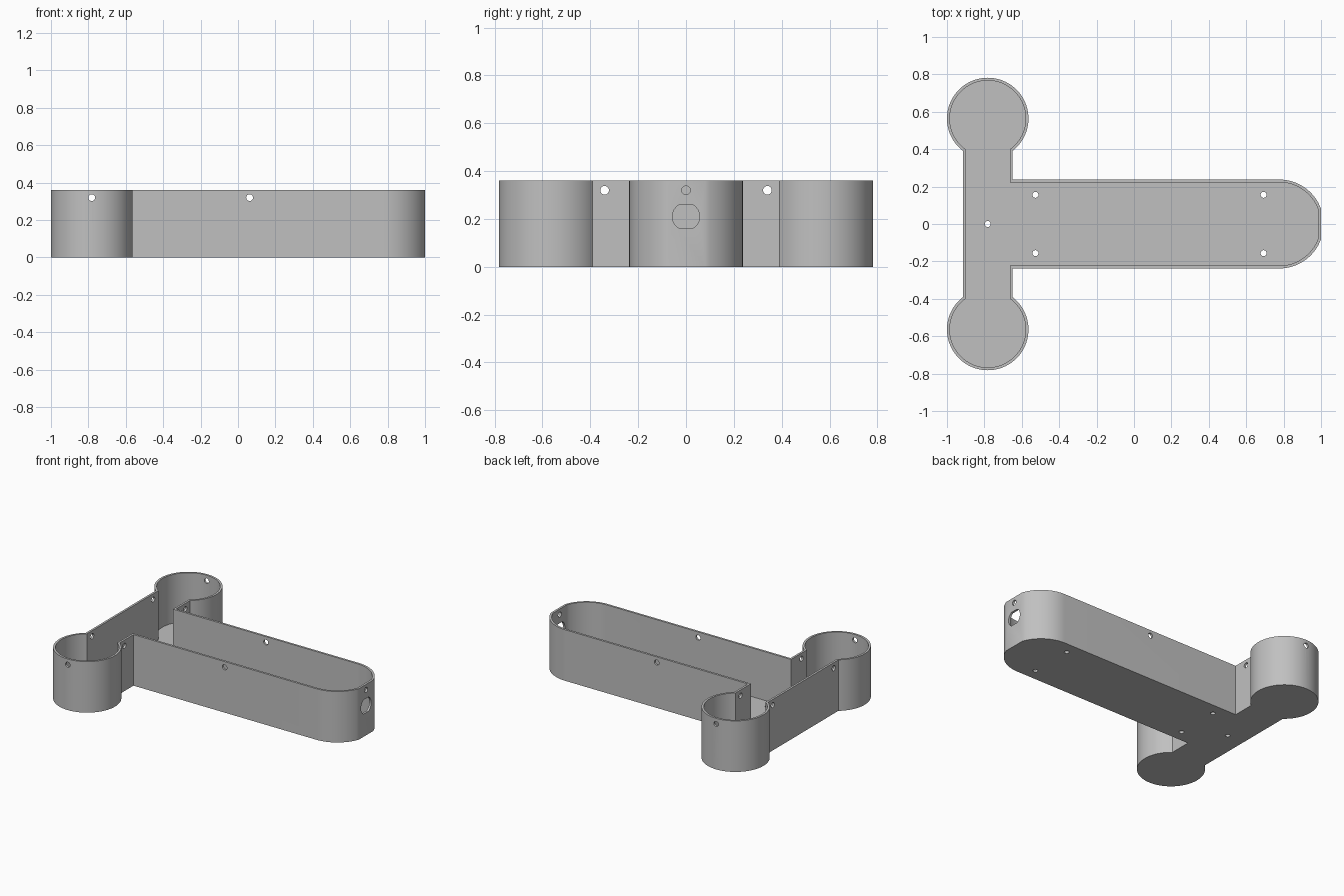
import bpy, bmesh, math
from mathutils import Vector

if "Cube" in bpy.data.objects:
    bpy.data.objects.remove(bpy.data.objects["Cube"])

WALL, FLOOR, HEIGHT = 0.015, 0.016, 0.36
POD_X, POD_Y, POD_R = -0.782, 0.564, 0.218    # round pods at the ends of the crossbar
BAR_HALF = 0.133                              # half width of the crossbar
BODY_HALF, NOSE_X = 0.238, 0.776              # long arm and its rounded nose

grey = bpy.data.materials.new("plain grey")
grey.diffuse_color = (0.53, 0.53, 0.53, 1)
grey.use_nodes = True
grey.node_tree.nodes["Principled BSDF"].inputs["Base Color"].default_value = grey.diffuse_color


def outline(t):
    """Plan outline, moved inward by t."""
    r, w, h, tip = POD_R - t, BAR_HALF - t, BODY_HALF - t, 1 - t
    half = []
    # nose arc, from the flat tip to the straight side
    a0 = math.acos((tip - NOSE_X) / h)
    for i in range(17):
        a = a0 + (math.pi / 2 - a0) * i / 16
        half.append((NOSE_X + h * math.cos(a), h * math.sin(a)))
    # inside corner with the crossbar
    half.append((POD_X + w, h))
    # pod arc, from one side of the crossbar round to the other
    s = math.asin(w / r)
    for i in range(57):
        a = -math.pi / 2 + s + (2 * math.pi - 2 * s) * i / 56
        half.append((POD_X + r * math.cos(a), POD_Y + r * math.sin(a)))
    return half + [(x, -y) for x, y in reversed(half)]


def finish(name, bm):
    bmesh.ops.recalc_face_normals(bm, faces=bm.faces)
    mesh = bpy.data.meshes.new(name)
    bm.to_mesh(mesh)
    bm.free()
    ob = bpy.data.objects.new(name, mesh)
    ob.data.materials.append(grey)
    bpy.context.collection.objects.link(ob)
    return ob


# open tray: bottom, outer wall, rim, inner wall, floor
bm = bmesh.new()
levels = [(0, 0), (0, HEIGHT), (WALL, HEIGHT), (WALL, FLOOR)]
rings = [[bm.verts.new((x, y, z)) for x, y in outline(t)] for t, z in levels]
n = len(rings[0])
bm.faces.new(rings[0])
bm.faces.new(rings[-1])
for a, b in zip(rings, rings[1:]):
    for i in range(n):
        j = (i + 1) % n
        bm.faces.new((a[i], a[j], b[j], b[i]))
tray = finish("tray", bm)


def drill(axis, centre, radius, length, clip=1.0):
    """Cut a round hole along an axis; clip flattens its top and bottom."""
    bm = bmesh.new()
    ends = []
    for s in (-0.5, 0.5):
        ring = []
        for i in range(32):
            a = 2 * math.pi * (i + 0.5) / 32
            u = radius * math.cos(a)
            v = max(-clip, min(clip, radius * math.sin(a)))
            d = s * length
            p = {"x": (d, u, v), "y": (u, d, v), "z": (u, v, d)}[axis]
            ring.append(bm.verts.new(Vector(centre) + Vector(p)))
        bm.faces.new(ring)
        ends.append(ring)
    for i in range(32):
        j = (i + 1) % 32
        bm.faces.new((ends[0][i], ends[0][j], ends[1][j], ends[1][i]))
    cutter = finish("hole_cutter", bm)
    cutter.hide_render = True
    mod = tray.modifiers.new("hole", "BOOLEAN")
    mod.operation, mod.solver, mod.object = "DIFFERENCE", "EXACT", cutter
    bpy.context.view_layer.objects.active = tray
    bpy.ops.object.modifier_apply(modifier=mod.name)
    bpy.data.objects.remove(cutter)


# screw holes near the rim
SCREW_Z, SCREW_R = 0.32, 0.018
drill("y", (POD_X, 0, SCREW_Z), SCREW_R, 2)
drill("y", (0.062, 0, SCREW_Z), SCREW_R, 1)
for side in (-1, 1):
    drill("x", (POD_X, side * 0.34, SCREW_Z), SCREW_R, 0.6)
drill("x", (1, 0, SCREW_Z), SCREW_R, 0.2)

# flattened socket hole in the nose
drill("x", (1, 0, 0.21), 0.057, 0.2, clip=0.05)

# floor holes
drill("z", (POD_X, 0, 0), 0.016, 0.2)
for x in (-0.527, 0.693):
    for side in (-1, 1):
        drill("z", (x, side * 0.156, 0), 0.016, 0.2)

# smooth curved walls, sharp edges
bpy.ops.object.select_all(action="DESELECT")
tray.select_set(True)
bpy.context.view_layer.objects.active = tray
bpy.ops.object.shade_smooth_by_angle(angle=math.radians(25))
